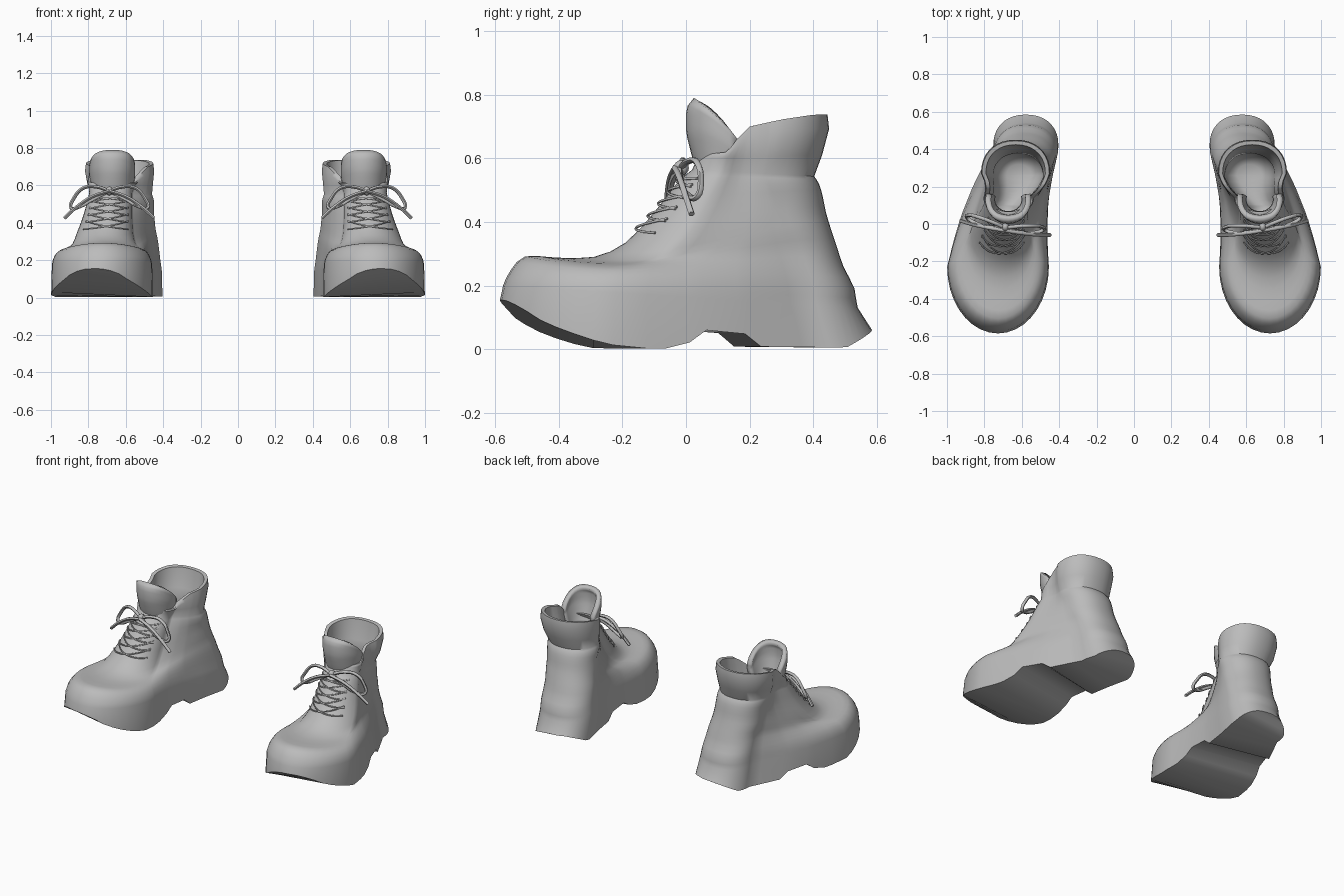
import bpy, bmesh, math
from mathutils import Vector

if "Cube" in bpy.data.objects:
    bpy.data.objects.remove(bpy.data.objects["Cube"])

grey = bpy.data.materials.new("grey")
grey.diffuse_color = (0.5, 0.5, 0.5, 1)
grey.use_nodes = True
grey.node_tree.nodes["Principled BSDF"].inputs["Base Color"].default_value = grey.diffuse_color


def lerp(a, b, t):
    return a + (b - a) * t


def profile(pts, v):
    # piecewise linear lookup
    if v <= pts[0][0]:
        return pts[0][1]
    for (a, za), (b, zb) in zip(pts, pts[1:]):
        if v <= b:
            return lerp(za, zb, (v - a) / (b - a))
    return pts[-1][1]


def finish(ob, angle=50):
    # shared material, smooth shading and the mirrored second boot
    ob.data.materials.clear()
    ob.data.materials.append(grey)
    bpy.ops.object.select_all(action='DESELECT')
    ob.select_set(True)
    bpy.context.view_layer.objects.active = ob
    bpy.ops.object.shade_smooth_by_angle(angle=math.radians(angle))
    ob.modifiers.new("pair", 'MIRROR').use_mirror_merge = False


def mesh_object(name, bm):
    bmesh.ops.recalc_face_normals(bm, faces=bm.faces)
    me = bpy.data.meshes.new(name)
    bm.to_mesh(me)
    bm.free()
    ob = bpy.data.objects.new(name, me)
    bpy.context.collection.objects.link(ob)
    return ob


def tube(name, paths, radius):
    # smooth round cords through a few points
    cu = bpy.data.curves.new(name, 'CURVE')
    cu.dimensions = '3D'
    cu.bevel_depth = radius
    cu.bevel_resolution = 1
    cu.resolution_u = 4
    cu.use_fill_caps = True
    for pts in paths:
        sp = cu.splines.new('BEZIER')
        sp.bezier_points.add(len(pts) - 1)
        for bp, p in zip(sp.bezier_points, pts):
            bp.co = p
            bp.handle_left_type = bp.handle_right_type = 'AUTO'
    ob = bpy.data.objects.new(name, cu)
    bpy.context.collection.objects.link(ob)
    bpy.ops.object.select_all(action='DESELECT')
    ob.select_set(True)
    bpy.context.view_layer.objects.active = ob
    bpy.ops.object.convert(target='MESH')
    finish(bpy.context.view_layer.objects.active, 60)


# Boot outline rings: z front, z back, y front, y back,
# toe centre x, toe half width, toe centre y, heel centre x, heel half width, heel centre y
RINGS = [
    (0.15, 0.06, -.585, .585, .727, .272, -.23, .578, .174, .42),
    (0.20, 0.13, -.575, .540, .727, .268, -.22, .578, .171, .38),
    (0.25, 0.19, -.550, .530, .727, .252, -.21, .582, .167, .37),
    (.292, 0.26, -.505, .495, .725, .222, -.19, .586, .163, .35),
    (.288, 0.32, -.410, .475, .720, .194, -.14, .590, .160, .33),
    (.290, 0.38, -.290, .455, .715, .170, -.07, .600, .160, .31),
    (.335, 0.43, -.190, .440, .710, .150, 0.00, .605, .160, .29),
    (.430, 0.48, -.100, .430, .695, .130, 0.06, .610, .160, .28),
    (.520, 0.52, -.030, .418, .685, .120, 0.10, .615, .165, .26),
    (.565, .543, 0.020, .403, .680, .115, 0.12, .620, .160, .25),
    (.600, 0.61, 0.035, .428, .675, .125, 0.13, .630, .175, .26),
]
UPPER = (0, 0, 0.04, .450, .670, .135, 0.14, .633, .185, .27)
# sole height along the slightly turned foot axis
SOLE = [(-.60, .155), (-.56, .128), (-.52, .095), (-.45, .06), (-.34, .022), (-.25, .003), (-.125, .002),
        (-.045, .02), (.01, .06), (.135, .057), (.187, .008), (.49, .005), (.60, .06)]
RIM = [(.04, .61), (.13, .62), (.16, .66), (.2, .70), (.3, .722), (.4, .737)]
# how far the vamp falls away to the sides, by the ring's front edge
DOME = [(-.56, 0), (-.5, .03), (-.29, .03), (-.1, 0)]
SIDE = (.10, .19, .306, .388, .575, .652, .85)
ARC = 9


def sole_height(p):
    return profile(SOLE, p.y - .2 * (p.x - .66))


def outline(r, inset=0):
    # closed loop: toe arc, outer side, heel arc, inner side
    zf, zb, yf, yb, xf, rf, cf, xb, rb, cb = r
    drop = profile(DOME, yf)
    yf, yb, rf, rb = yf + inset, yb - inset, rf - inset, rb - inset

    def half(sign):
        pts = []
        for i in range(ARC + 1):
            a = math.pi / 2 * i / ARC
            pts.append((xf + sign * rf * math.sin(a), cf - (cf - yf) * math.cos(a), math.sin(a) ** 2))
        for t in SIDE:
            t += sign * .065
            bend = .3 * (rf - rb) * math.sin(math.pi * t)
            pts.append((lerp(xf, xb, t) + sign * lerp(rf, rb, t) + bend, lerp(cf, cb, t), 1 - t))
        for i in range(ARC + 1):
            a = math.pi / 2 * i / ARC
            pts.append((xb + sign * rb * math.cos(a) ** .9, cb + (yb - cb) * math.sin(a) ** .9, 0))
        return pts

    flat = half(1) + half(-1)[-2:0:-1]
    return [Vector((x, y, lerp(zf, zb, (y - yf) / (yb - yf)) - drop * d)) for x, y, d in flat]


def with_z(pts, f):
    return [Vector((p.x, p.y, f(p))) for p in pts]


def between(k, t):
    # rounded step between two neighbouring rings
    a, b, c, d = (RINGS[max(0, min(9, k + j))] for j in (-1, 0, 1, 2))
    return [.5 * (2 * q + (s - p) * t + (2 * p - 5 * q + 4 * s - u) * t * t
                  + (3 * q - p - 3 * s + u) * t ** 3) for p, q, s, u in zip(a, b, c, d)]


loops = [with_z(outline(RINGS[0]), sole_height)]
for k in range(1, 9):
    loops += [outline(RINGS[k]), outline(between(k, .5))]
loops += [outline(RINGS[9]), outline(RINGS[10])]

# collar flaring to a notched rim, then the lining rounding to a bowl inside
low = loops[-1]
up = outline(UPPER)
loops.append([Vector((p.x, p.y, lerp(q.z, profile(RIM, p.y), .65))) for p, q in zip(up, low)])
loops.append(with_z(outline(UPPER, .005), lambda p: profile(RIM, p.y)))
loops.append(with_z(outline(UPPER, .026), lambda p: profile(RIM, p.y) - .003))
for k, inset in ((10, .026), (9, .026), (8, .03)):
    loops.append(outline(RINGS[k], inset))
loops.append(with_z(outline(RINGS[8], .045), lambda p: .46))
loops.append(with_z(outline(RINGS[8], .07), lambda p: .42))
loops.append(with_z(outline(RINGS[8], .10), lambda p: .40))

bm = bmesh.new()
rows = [[bm.verts.new(p) for p in loop] for loop in loops]
N = len(rows[0])
for a, b in zip(rows, rows[1:]):
    for i in range(N):
        j = (i + 1) % N
        bm.faces.new((a[i], a[j], b[j], b[i]))
for row in (rows[0], rows[-1]):        # sole and insole in strips
    for i in range(N // 2):
        quad = [row[i], row[i + 1], row[(N - i - 1) % N], row[(N - i) % N]]
        bm.faces.new(list(dict.fromkeys(quad)))
finish(mesh_object("boot_body", bm))

# Tongue: curled flap rising from the instep
bm = bmesh.new()
COLS, LEVELS = 18, 10
grid = []
for v in range(LEVELS + 1):
    t = v / LEVELS
    row = []
    for c in range(COLS + 1):
        s = 2 * c / COLS - 1
        a = math.radians(105) * s
        z = lerp(.54, .79 - .13 * abs(s) ** 2.4, t)
        front = profile([(.54, .04), (.6, .02), (.68, 0), (.75, 0), (.775, .008), (.79, .025)], z)
        rx = lerp(.10, .122, min(1, t * 1.5))
        row.append(bm.verts.new((.672 + rx * math.sin(a), .13 - (.13 - front) * math.cos(a), z)))
    grid.append(row)
for a, b in zip(grid, grid[1:]):
    for i in range(COLS):
        bm.faces.new((a[i], a[i + 1], b[i + 1], b[i]))
tongue = mesh_object("tongue", bm)
# faces must look outwards so that the thickness goes inwards
if tongue.data.polygons[COLS // 2].normal.y > 0:
    tongue.data.flip_normals()
sol = tongue.modifiers.new("thickness", 'SOLIDIFY')
sol.thickness = .03
sol.offset = -1
finish(tongue)


# Laces crossing over the instep
def on_instep(s, a):
    k = int(s)
    p = []
    for r in (RINGS[k], RINGS[k + 1]):
        y = r[6] - (r[6] - r[2]) * math.cos(a)
        p.append(Vector((r[4] + r[5] * math.sin(a), y,
                         lerp(r[0], r[1], (y - r[2]) / (r[3] - r[2])))))
    out = Vector((math.sin(a), -math.cos(a), .6)).normalized()
    return p[0].lerp(p[1], s - k) + out * .008 * math.cos(a) ** 2


paths = []
for k in range(5):
    s0 = 6.2 + .42 * k
    for side in (-1, 1):
        paths.append([on_instep(s0 + .5 * i / 6, side * math.radians(-54 + 18 * i)) for i in range(7)])
tube("laces", paths, .004)

# Bow: two loops (x, z, y shift) and two loose ends either side of a knot
LOOP = [(0, 0, 0), (.07, .022, .015), (.14, .015, .025), (.19, -.04, .025), (.205, -.09, .01),
        (.16, -.085, -.01), (.08, -.04, -.015), (0, 0, 0)]
END = [(0, 0, -.015), (.09, -.03, -.02), (.18, -.09, -.02), (.24, -.145, -.015)]
paths = []
for side in (-1, 1):
    for pts in (LOOP, END):
        paths.append([(.688 + side * x, -.02 + dy + .16 * side * x + .06 * x, .57 + z) for x, z, dy in pts])
tube("bow", paths, .01)

bm = bmesh.new()
bmesh.ops.create_uvsphere(bm, u_segments=12, v_segments=8, radius=.024)
for v in bm.verts:
    v.co = Vector((v.co.x * .8 + .688, v.co.y - .015, v.co.z + .57))
finish(mesh_object("knot", bm), 60)
